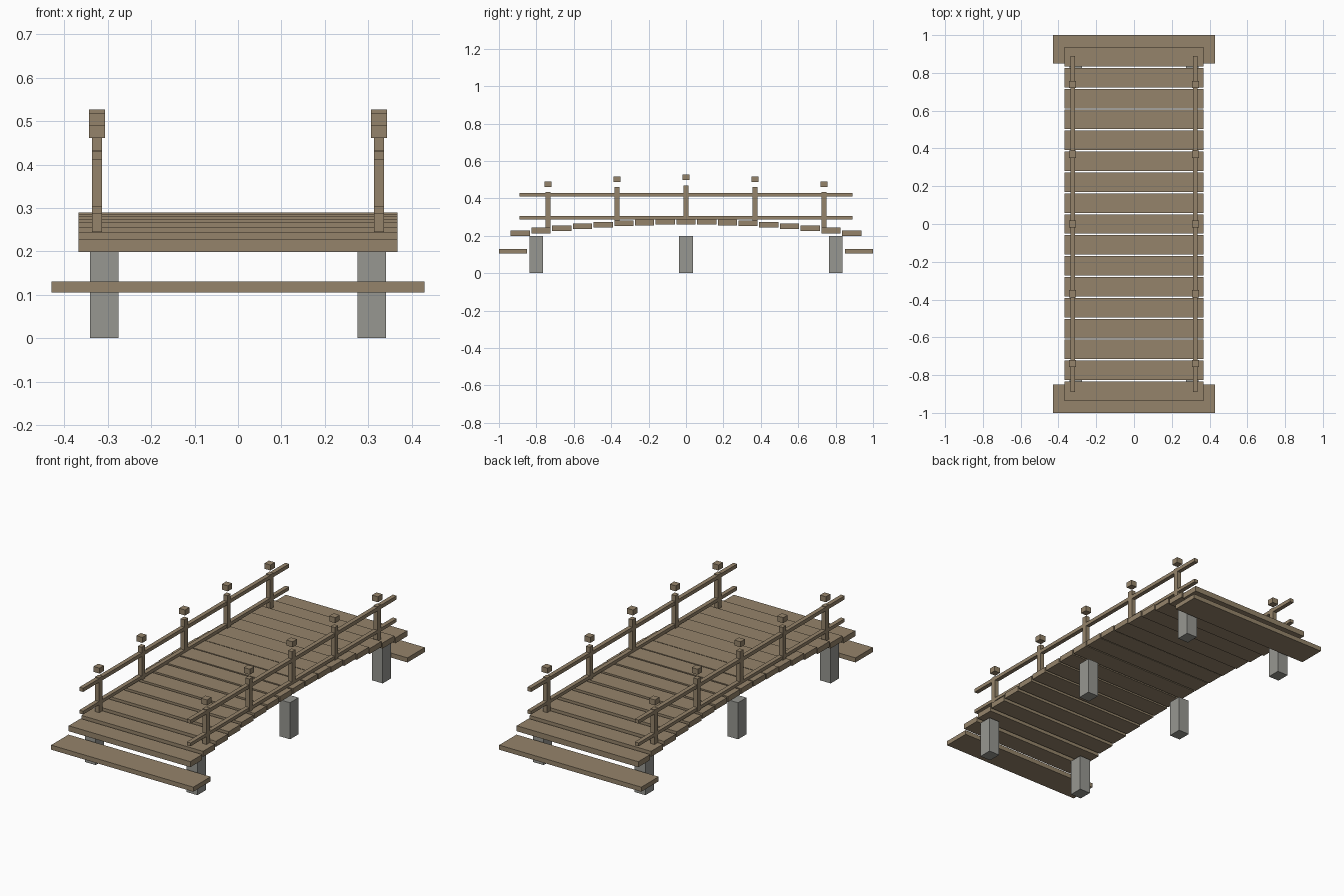
import bpy
import bmesh
from mathutils import Vector

default = bpy.data.objects.get("Cube")
if default:
    bpy.data.objects.remove(default, do_unlink=True)


def make_material(name, rgb):
    mat = bpy.data.materials.new(name)
    mat.use_nodes = True
    colour = (*rgb, 1.0)
    mat.diffuse_color = colour
    mat.node_tree.nodes["Principled BSDF"].inputs["Base Color"].default_value = colour
    return mat


wood = make_material("weathered wood", (0.30, 0.23, 0.145))
stone = make_material("grey stone", (0.31, 0.31, 0.285))


def box(name, centre, size, mat):
    """A flat-sided block with its centre and full size given."""
    bm = bmesh.new()
    bmesh.ops.create_cube(bm, size=1.0)
    bmesh.ops.scale(bm, vec=Vector(size), verts=bm.verts)
    mesh = bpy.data.meshes.new(name)
    bm.to_mesh(mesh)
    bm.free()
    mesh.materials.append(mat)
    obj = bpy.data.objects.new(name, mesh)
    obj.location = centre
    bpy.context.collection.objects.link(obj)
    return obj


# Arched deck of separate level planks
PITCH = 0.1107
HALF_COUNT = 8
THICK = 0.03
for i in range(-HALF_COUNT, HALF_COUNT + 1):
    top = 0.29 - 0.061 * (i / HALF_COUNT) ** 2
    box("deck_plank", (0, i * PITCH, top - THICK / 2), (0.735, 0.103, THICK), wood)

# Low landing step at each end
for end in (-1, 1):
    box("landing_step", (0, end * 0.925, 0.118), (0.86, 0.15, 0.025), wood)

for side, label in ((1, "left"), (-1, "right")):
    # Stone piers
    for y in (-0.8, 0, 0.8):
        box(f"{label}_pier", (side * 0.308, y, 0.1), (0.065, 0.073, 0.2), stone)

    # Railing posts follow the arch, each with a block floating above it
    x = side * 0.325
    for step in range(-2, 3):
        y = step * 0.369
        base = 0.28 - 0.066 * y * y
        box(f"{label}_post", (x, y, base + 0.095), (0.024, 0.029, 0.19), wood)
        box(f"{label}_post_cap", (x, y, base + 0.232), (0.036, 0.038, 0.03), wood)

    # Straight hand rail and lower rail
    box(f"{label}_hand_rail", (x, 0, 0.42), (0.023, 1.78, 0.02), wood)
    box(f"{label}_lower_rail", (x, 0, 0.296), (0.023, 1.78, 0.018), wood)
